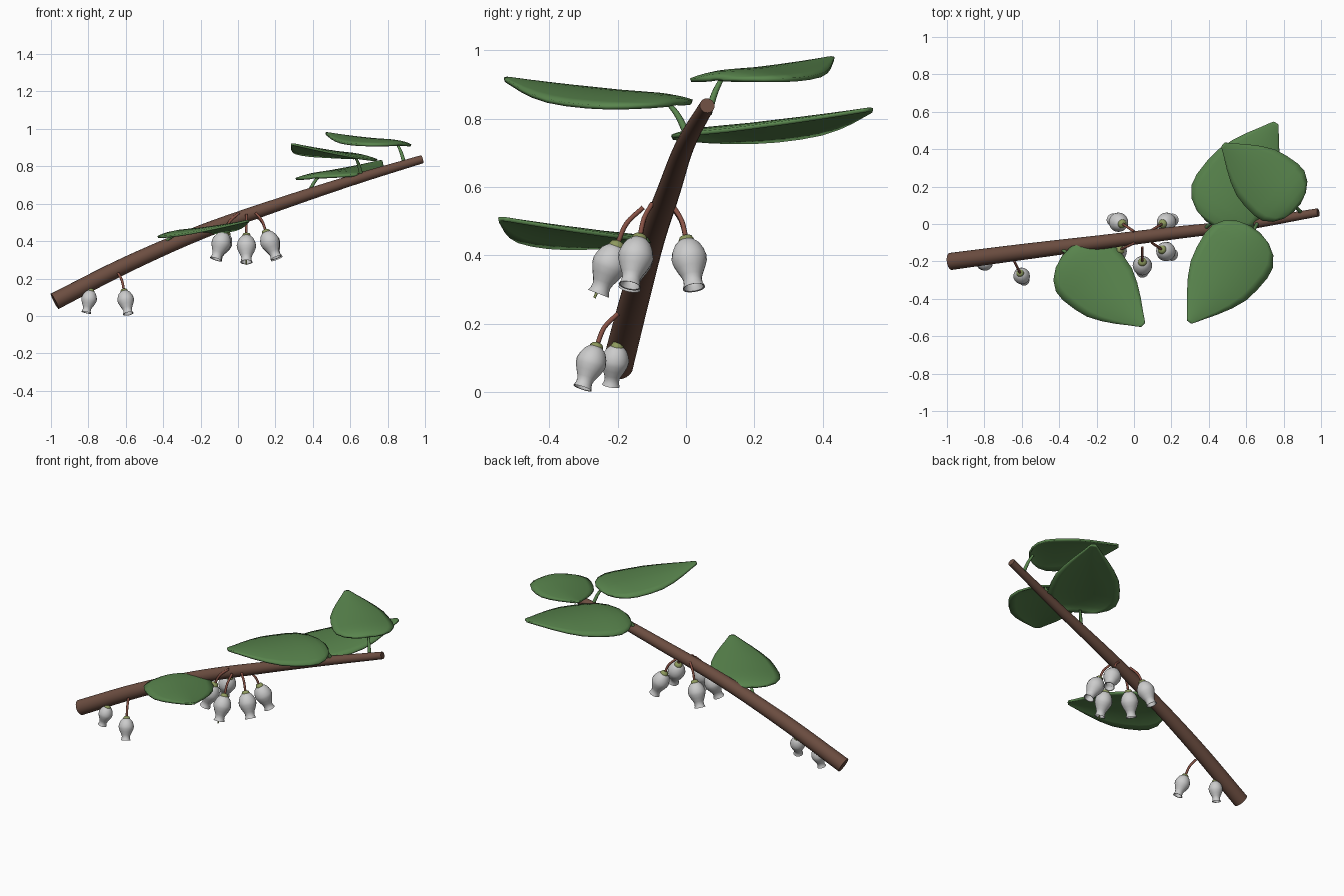
import bpy, bmesh, math
from mathutils import Vector, Matrix

if "Cube" in bpy.data.objects:
    bpy.data.objects.remove(bpy.data.objects["Cube"])


def mat(name, c):
    m = bpy.data.materials.new(name)
    m.diffuse_color = (*c, 1)
    m.use_nodes = True
    m.node_tree.nodes["Principled BSDF"].inputs["Base Color"].default_value = m.diffuse_color
    return m


BARK = mat("bark", (0.15, 0.075, 0.052))
LEAF = mat("leaf_green", (0.10, 0.235, 0.075))
PETAL = mat("petal_white", (0.78, 0.76, 0.75))
CALYX = mat("calyx_green", (0.27, 0.32, 0.11))
STALK = mat("stalk_red", (0.25, 0.085, 0.06))


def finish(name, bm, material, angle=50):
    bmesh.ops.recalc_face_normals(bm, faces=bm.faces)
    me = bpy.data.meshes.new(name)
    bm.to_mesh(me)
    bm.free()
    ob = bpy.data.objects.new(name, me)
    bpy.context.collection.objects.link(ob)
    me.materials.append(material)
    bpy.ops.object.select_all(action='DESELECT')
    ob.select_set(True)
    bpy.context.view_layer.objects.active = ob
    bpy.ops.object.shade_smooth_by_angle(angle=math.radians(angle))
    return ob


def bridge(bm, rings):
    for a, b in zip(rings, rings[1:]):
        n = len(a)
        for i in range(n):
            bm.faces.new((a[i], a[(i + 1) % n], b[(i + 1) % n], b[i]))


def spline(pts, steps):
    # smooth path through the points (position + radius in one 4-vector)
    P = [Vector(p) for p in pts]
    P = [2 * P[0] - P[1]] + P + [2 * P[-1] - P[-2]]
    out = []
    for a, b, c, d in zip(P, P[1:], P[2:], P[3:]):
        for k in range(steps):
            t = k / steps
            out.append(0.5 * (2 * b + (c - a) * t + (2 * a - 5 * b + 4 * c - d) * t * t
                              + (3 * b - a - 3 * c + d) * t ** 3))
    return out + [P[-2]]


def tube(name, pts, material, sides=10, steps=4):
    path = spline(pts, steps)
    bm = bmesh.new()
    rings = []
    for i, p in enumerate(path):
        t = (path[min(i + 1, len(path) - 1)] - path[max(i - 1, 0)]).to_3d().normalized()
        u = t.cross(Vector((0.3, 1, 0.1))).normalized()
        v = t.cross(u)
        rings.append([bm.verts.new(p.to_3d() + p.w * (math.cos(a) * u + math.sin(a) * v))
                      for a in [2 * math.pi * k / sides for k in range(sides)]])
    bridge(bm, rings)
    bm.faces.new(rings[0])
    bm.faces.new(rings[-1])
    return finish(name, bm, material)


def lathe(name, profile, top, down, scale, material, sides=20):
    # profile: (radius, distance below the top) turned around the hanging axis
    q = Vector((0, 0, -1)).rotation_difference(down)
    M = Matrix.Translation(top) @ q.to_matrix().to_4x4() @ Matrix.Scale(scale, 4)
    bm = bmesh.new()
    rings = [[bm.verts.new(M @ Vector((r * math.cos(2 * math.pi * k / sides),
                                       r * math.sin(2 * math.pi * k / sides), -d)))
              for k in range(sides)] for r, d in profile]
    bridge(bm, rings)
    bm.faces.new(rings[0])
    bm.faces.new(rings[-1])
    return finish(name, bm, material)


# branch: tapered and slightly arched
tube("branch", [(-0.98, -0.2, 0.078, 0.046), (-0.6, -0.15, 0.272, 0.043), (-0.2, -0.1, 0.447, 0.038),
                (0.2, -0.05, 0.59, 0.034), (0.6, -0.003, 0.722, 0.028), (0.985, 0.062, 0.838, 0.022)],
     BARK, 20, 5)

# bell flowers: stalk root, bell top, mouth centre, size
BELL = [(0.008, 0.004), (0.022, 0.008), (0.037, 0.022), (0.047, 0.042), (0.052, 0.062), (0.050, 0.078),
        (0.042, 0.098), (0.031, 0.120), (0.027, 0.132), (0.028, 0.146), (0.033, 0.158),
        (0.029, 0.157), (0.024, 0.144), (0.023, 0.130), (0.036, 0.100), (0.044, 0.070), (0.030, 0.025),
        (0.006, 0.015)]
CUP = [(0.007, -0.008), (0.018, -0.004), (0.023, 0.006), (0.024, 0.012), (0.010, 0.012)]
FLOWERS = [
    ((0.005, -0.10, 0.55), (-0.07, -0.135, 0.45), (-0.118, -0.165, 0.305), 1.0),
    ((0.045, -0.125, 0.54), (0.045, -0.20, 0.435), (0.045, -0.257, 0.285), 1.0),
    ((0.095, -0.10, 0.55), (0.147, -0.135, 0.455), (0.205, -0.165, 0.31), 1.0),
    ((0.09, -0.035, 0.54), (0.15, 0.0, 0.45), (0.208, 0.023, 0.305), 1.0),
    ((0.0, -0.04, 0.54), (-0.06, 0.0, 0.45), (-0.115, 0.023, 0.305), 1.0),
    ((-0.64, -0.2, 0.228), (-0.61, -0.26, 0.138), (-0.587, -0.303, 0.012), 0.86),
    ((-0.775, -0.185, 0.185), (-0.785, -0.2, 0.14), (-0.808, -0.217, 0.035), 0.80),
]
for i, (root, top, mouth, s) in enumerate(FLOWERS, 1):
    r, t, m = Vector(root), Vector(top), Vector(mouth)
    d = (m - t).normalized()
    mid = r.lerp(t, 0.5) + Vector(((t.x - r.x) * 0.15, (t.y - r.y) * 0.15, 0.006))
    tube(f"flower_stalk_{i}", [(*r, 0.007), (*mid, 0.007), (*t, 0.007)], STALK)
    lathe(f"flower_calyx_{i}", CUP, t, d, s, CALYX)
    lathe(f"flower_bell_{i}", BELL, t, d, s, PETAL)

# stigma tip showing below the front bell
tube("flower_style", [(0.045, -0.215, 0.40, 0.004), (0.045, -0.268, 0.275, 0.004)], CALYX)

# leaf half-width along its length
WIDTH = [(0, 0.15), (0.03, 0.5), (0.09, 0.78), (0.18, 0.96), (0.28, 1), (0.42, 0.96), (0.55, 0.88),
         (0.68, 0.70), (0.8, 0.48), (0.91, 0.25), (0.98, 0.11), (1, 0.06)]


def leaf(n, base, tip, half, roll, root):
    b, t = Vector(base), Vector(tip)
    ax = t - b
    side = Vector((0, 0, 1)).cross(ax).normalized()
    side = Matrix.Rotation(math.radians(roll), 3, ax.normalized()) @ side
    up = ax.cross(side).normalized()
    bm = bmesh.new()
    rows = []
    for f, w in WIDTH:
        sag = -0.02 * math.sin(math.pi * f)
        rows.append([bm.verts.new(b + ax * f + side * (half * w * s)
                                  + up * (sag + 0.028 * w * (1 - s * s)))
                     for s in [k / 5 for k in range(-5, 6)]])
    for a, c in zip(rows, rows[1:]):
        for k in range(10):
            bm.faces.new((a[k], a[k + 1], c[k + 1], c[k]))
    ob = finish(f"leaf_{n}", bm, LEAF)
    mod = ob.modifiers.new("thickness", 'SOLIDIFY')
    mod.thickness = 0.012
    mod.offset = 0
    r = Vector(root)
    end = b + ax * 0.04
    mid = r.lerp(end, 0.5) + Vector((0, 0, 0.01))
    tube(f"leaf_stem_{n}", [(*r, 0.011), (*mid, 0.009), (*end, 0.007)], LEAF)


# leaves: base, tip, half width, roll, root on the branch
leaf(1, (-0.36, -0.15, 0.428), (0.05, -0.54, 0.505), 0.2, 3, (-0.40, -0.125, 0.37))
leaf(2, (0.645, -0.03, 0.84), (0.295, -0.525, 0.915), 0.205, -3, (0.66, 0.005, 0.75))
leaf(3, (0.415, 0.0, 0.737), (0.76, 0.54, 0.825), 0.21, -3, (0.38, -0.025, 0.66))
leaf(4, (0.87, 0.09, 0.912), (0.475, 0.425, 0.975), 0.18, 0, (0.89, 0.065, 0.815))
